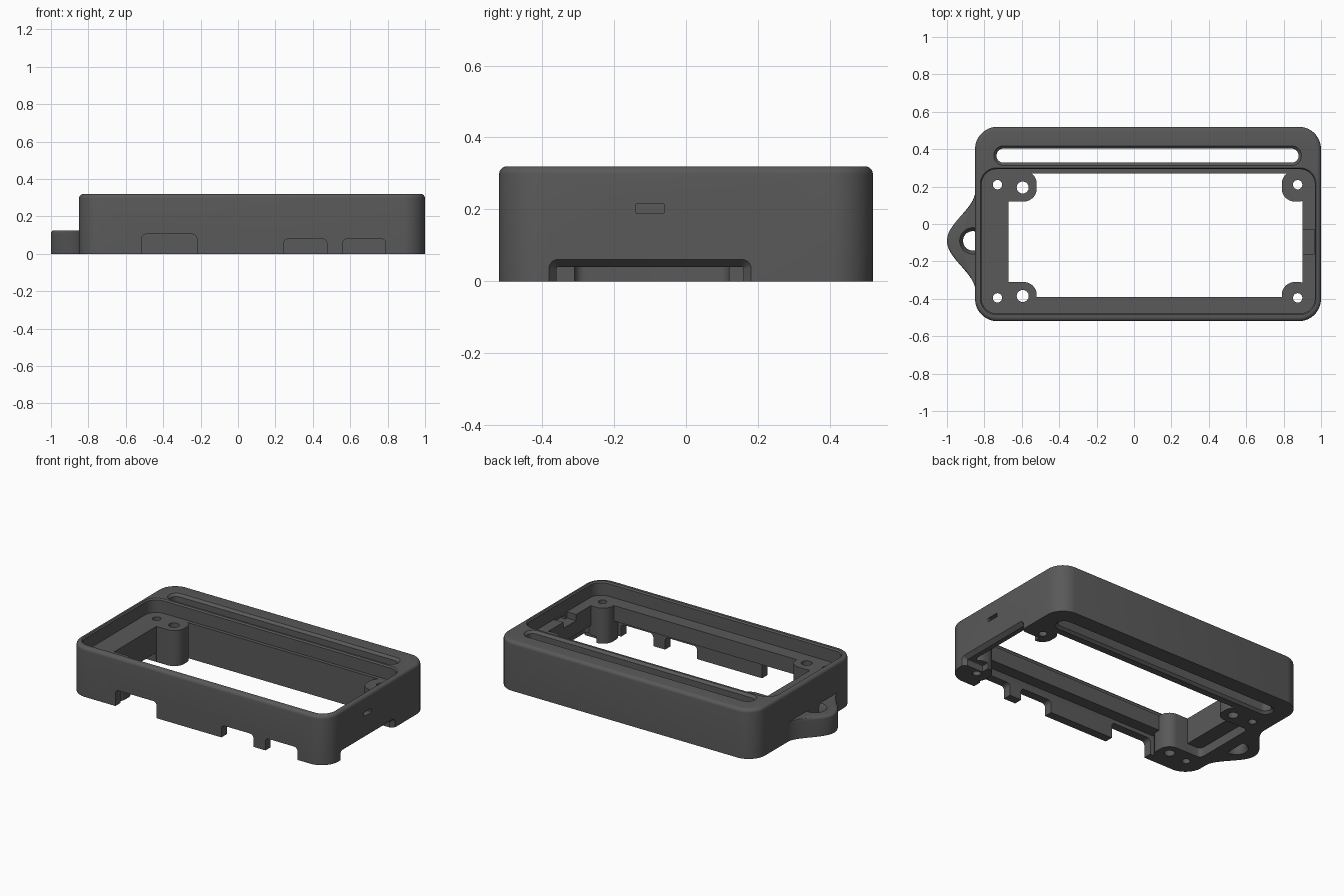
import bpy, bmesh, math

if "Cube" in bpy.data.objects:
    bpy.data.objects.remove(bpy.data.objects["Cube"])

SEG = 10  # segments per rounded corner


def loft(name, loops):
    """Closed solid skinned through loops of equal point count."""
    bm = bmesh.new()
    rings = [[bm.verts.new(p) for p in loop] for loop in loops]
    n = len(rings[0])
    for a, b in zip(rings, rings[1:]):
        for i in range(n):
            j = (i + 1) % n
            bm.faces.new((a[i], a[j], b[j], b[i]))
    bm.faces.new(rings[0])
    bm.faces.new(rings[-1])
    bmesh.ops.recalc_face_normals(bm, faces=bm.faces)
    me = bpy.data.meshes.new(name)
    bm.to_mesh(me)
    bm.free()
    ob = bpy.data.objects.new(name, me)
    bpy.context.collection.objects.link(ob)
    return ob


def prism(name, u0, u1, v0, v1, r, layers, axis='z'):
    """Rounded rectangle swept through (height, inset) layers along an axis."""
    corners = [(u1 - r, v1 - r), (u0 + r, v1 - r), (u0 + r, v0 + r), (u1 - r, v0 + r)]
    loops = []
    for h, inset in layers:
        loop = []
        for q, (cu, cv) in enumerate(corners):
            for k in range(SEG):
                a = math.pi / 2 * (q + (k + 0.5) / SEG)
                u = cu + (r - inset) * math.cos(a)
                v = cv + (r - inset) * math.sin(a)
                loop.append({'z': (u, v, h), 'y': (u, h, v), 'x': (h, u, v)}[axis])
        loops.append(loop)
    return loft(name, loops)


def hole(x, y, r, layers):
    return prism("hole_cutter", x - r, x + r, y - r, y + r, r, layers)


def boolean(target, tool, op='DIFFERENCE'):
    m = target.modifiers.new("cut", 'BOOLEAN')
    m.operation, m.solver, m.object = op, 'EXACT', tool
    bpy.context.view_layer.objects.active = target
    bpy.ops.object.modifier_apply(modifier=m.name)
    bpy.data.objects.remove(tool, do_unlink=True)


def rounded_top(z, r):
    """Layers for a vertical wall ending in a rounded top edge."""
    return [(0, 0)] + [(z - r + r * math.sin(t), r - r * math.cos(t))
                       for t in (math.pi / 10 * k for k in range(6))]


FLOOR = 0.23

# Outer shell
body = prism("case_body", -0.85, 1.0, -0.52, 0.52, 0.12, rounded_top(0.32, 0.022))

# Top recess with a softened rim
boolean(body, prism("recess", -0.815, 0.967, -0.478, 0.293, 0.08,
                    [(FLOOR, 0), (0.311, 0), (0.33, -0.015)]))
# Central opening
boolean(body, prism("opening", -0.67, 0.90, -0.39, 0.27, 0.02, [(-0.1, 0), (0.4, 0)]))
# Undercuts below the ledge: front, right end and left end
for x0, x1, y0, y1, top in ((-0.56, 0.83, -0.465, -0.2, 0.13),
                            (0.6, 0.945, -0.33, 0.14, 0.10),
                            (-0.77, -0.5, -0.31, 0.12, 0.06)):
    boolean(body, prism("undercut", x0, x1, y0, y1, 0.03, [(-0.1, 0), (top, 0)]))

# Corner posts
for x0, x1 in ((-0.81, -0.52), (0.79, 0.95)):
    for y0, y1 in ((0.12, 0.285), (-0.48, -0.31)):
        boolean(body, prism("post", x0, x1, y0, y1, 0.07, [(0, 0), (FLOOR, 0)]), 'UNION')

# Connector notches through the front wall
for x0, x1, top in ((-0.515, -0.22, 0.105), (0.245, 0.475, 0.08), (0.56, 0.79, 0.08)):
    boolean(body, prism("notch", x0, x1, -0.1, top, 0.025, [(-0.6, 0), (-0.385, 0)], 'y'))

# Chamfered notch through the right wall
boolean(body, prism("cable_notch", -0.36, 0.16, -0.1, 0.04, 0.005,
                    [(0.86, 0), (0.975, 0), (1.01, -0.03)], 'x'))
# Button groove and slit at the right end
boolean(body, prism("groove", 0.85, 0.966, -0.16, -0.03, 0.003, [(0.19, 0), (0.27, 0)]))
boolean(body, prism("slit", -0.14, -0.06, 0.19, 0.215, 0.003, [(0.92, 0), (1.05, 0)], 'x'))

# Long strap slot with eased edges
boolean(body, prism("strap_slot", -0.735, 0.88, 0.328, 0.403, 0.037,
                    [(-0.01, -0.025), (0.015, 0), (0.305, 0), (0.33, -0.025)]))

# Screw holes
for y in (0.21, -0.395):
    for x in (-0.73, 0.875):
        boolean(body, hole(x, y, 0.025, [(-0.1, 0), (0.4, 0)]))
for y in (0.195, -0.385):
    boolean(body, hole(-0.595, y, 0.032, [(-0.1, 0), (0.4, 0)]))

# Lanyard lug on the left end, flaring into the wall
lug_loops = []
for z, inset in rounded_top(0.125, 0.015):
    loop = [(-0.835, -0.36, z), (-0.835, 0.18, z)]
    for k in range(41):
        t = 1 - 2 * k / 40
        bump = (1 + math.cos(math.pi * t)) / 2
        loop.append((-0.848 - (0.152 - inset) * bump, -0.09 + 0.27 * t, z))
    lug_loops.append(loop)
lug = loft("lanyard_lug", lug_loops)
boolean(lug, hole(-0.862, -0.09, 0.052,
                  [(-0.01, -0.025), (0.015, -0.008), (0.045, 0), (0.08, 0),
                   (0.11, -0.008), (0.135, -0.025)]))

# One dark grey plastic for everything
mat = bpy.data.materials.new("dark_grey_plastic")
mat.diffuse_color = (0.1, 0.1, 0.1, 1)
mat.use_nodes = True
mat.node_tree.nodes["Principled BSDF"].inputs["Base Color"].default_value = mat.diffuse_color
for ob in (body, lug):
    ob.data.materials.clear()
    ob.data.materials.append(mat)
    for p in ob.data.polygons:
        p.material_index = 0
    bpy.ops.object.select_all(action='DESELECT')
    ob.select_set(True)
    bpy.context.view_layer.objects.active = ob
    bpy.ops.object.shade_smooth_by_angle(angle=math.radians(35))
